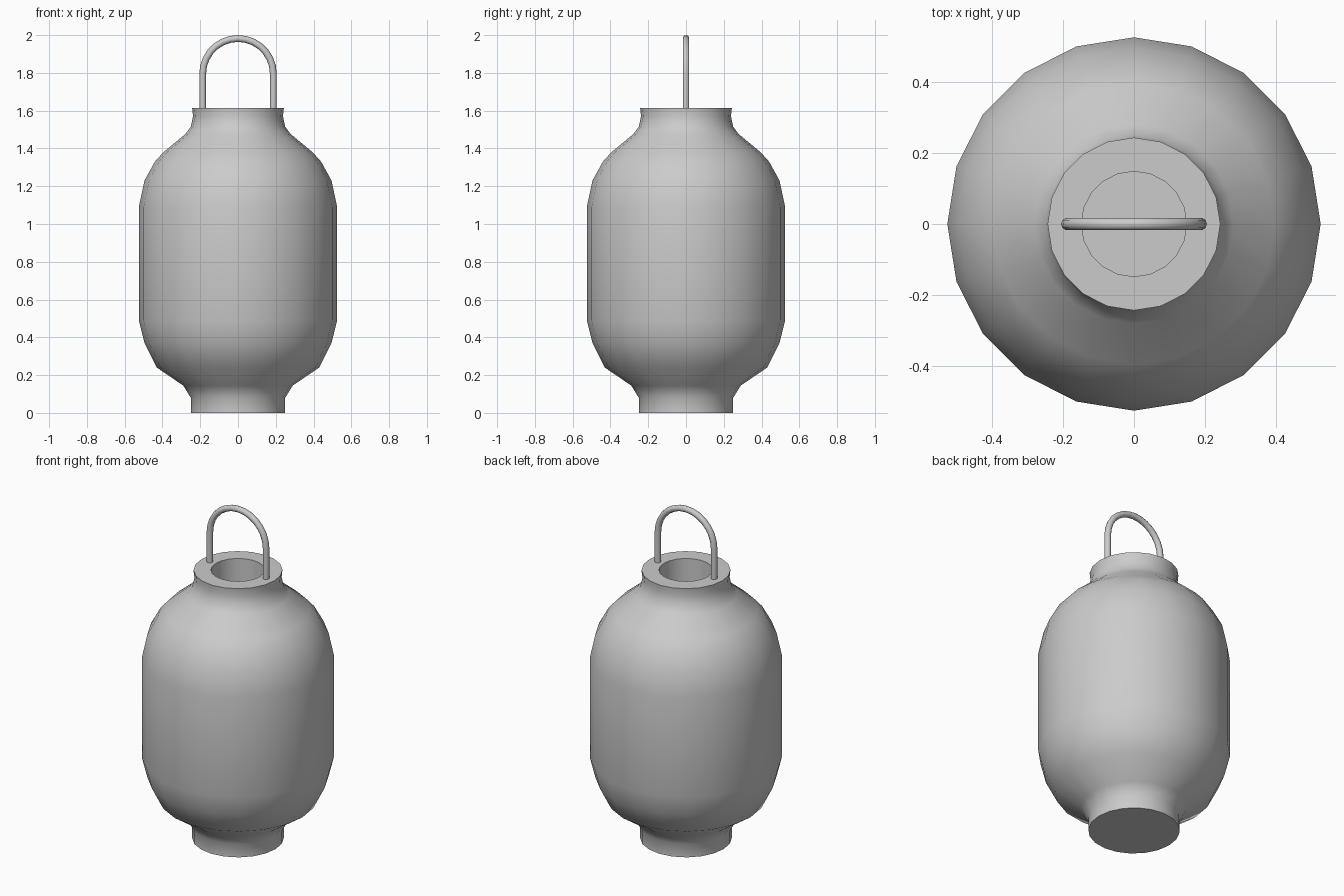
import bpy, bmesh, math

if "Cube" in bpy.data.objects:
    bpy.data.objects.remove(bpy.data.objects["Cube"])

SIDES = 20


def shade(obj, angle=40):
    bpy.ops.object.select_all(action='DESELECT')
    obj.select_set(True)
    bpy.context.view_layer.objects.active = obj
    bpy.ops.object.shade_smooth_by_angle(angle=math.radians(angle))


def finish(name, bm):
    bmesh.ops.recalc_face_normals(bm, faces=bm.faces)
    mesh = bpy.data.meshes.new(name)
    bm.to_mesh(mesh)
    bm.free()
    obj = bpy.data.objects.new(name, mesh)
    bpy.context.collection.objects.link(obj)
    shade(obj)
    return obj


def skin(bm, rings):
    """Bridge consecutive closed rings and cap both ends."""
    n = len(rings[0])
    for a, b in zip(rings, rings[1:]):
        for i in range(n):
            j = (i + 1) % n
            bm.faces.new((a[i], a[j], b[j], b[i]))
    bm.faces.new(rings[0])
    bm.faces.new(rings[-1])


# Lantern body: foot, rounded shade, neck, rim and the open well inside
profile = [(0.25, 0), (0.25, 0.08), (0.29, 0.145), (0.43, 0.24), (0.495, 0.37),
           (0.525, 0.49), (0.525, 1.09), (0.495, 1.23), (0.44, 1.33), (0.395, 1.38),
           (0.28, 1.475), (0.25, 1.515), (0.238, 1.57), (0.243, 1.615),
           (0.148, 1.615), (0.148, 1.3)]
bm = bmesh.new()
rings = []
for r, z in profile:
    rings.append([bm.verts.new((r * math.cos(2 * math.pi * i / SIDES),
                                r * math.sin(2 * math.pi * i / SIDES), z))
                  for i in range(SIDES)])
skin(bm, rings)
finish("lantern_body", bm)

# Arched carrying handle: two straight legs joined by a half circle
R, TUBE, SPRING = 0.187, 0.018, 1.795
path = [(R, 1.6, 0)]
path += [(R * math.cos(math.pi * k / 14), SPRING + (1.982 - SPRING) * math.sin(math.pi * k / 14),
          math.pi * k / 14) for k in range(15)]
path += [(-R, 1.6, math.pi)]
bm = bmesh.new()
rings = []
for x, z, a in path:
    ring = []
    for i in range(10):
        t = 2 * math.pi * i / 10
        out = TUBE * math.cos(t)
        ring.append(bm.verts.new((x + out * math.cos(a), TUBE * math.sin(t), z + out * math.sin(a))))
    rings.append(ring)
skin(bm, rings)
finish("handle", bm)
